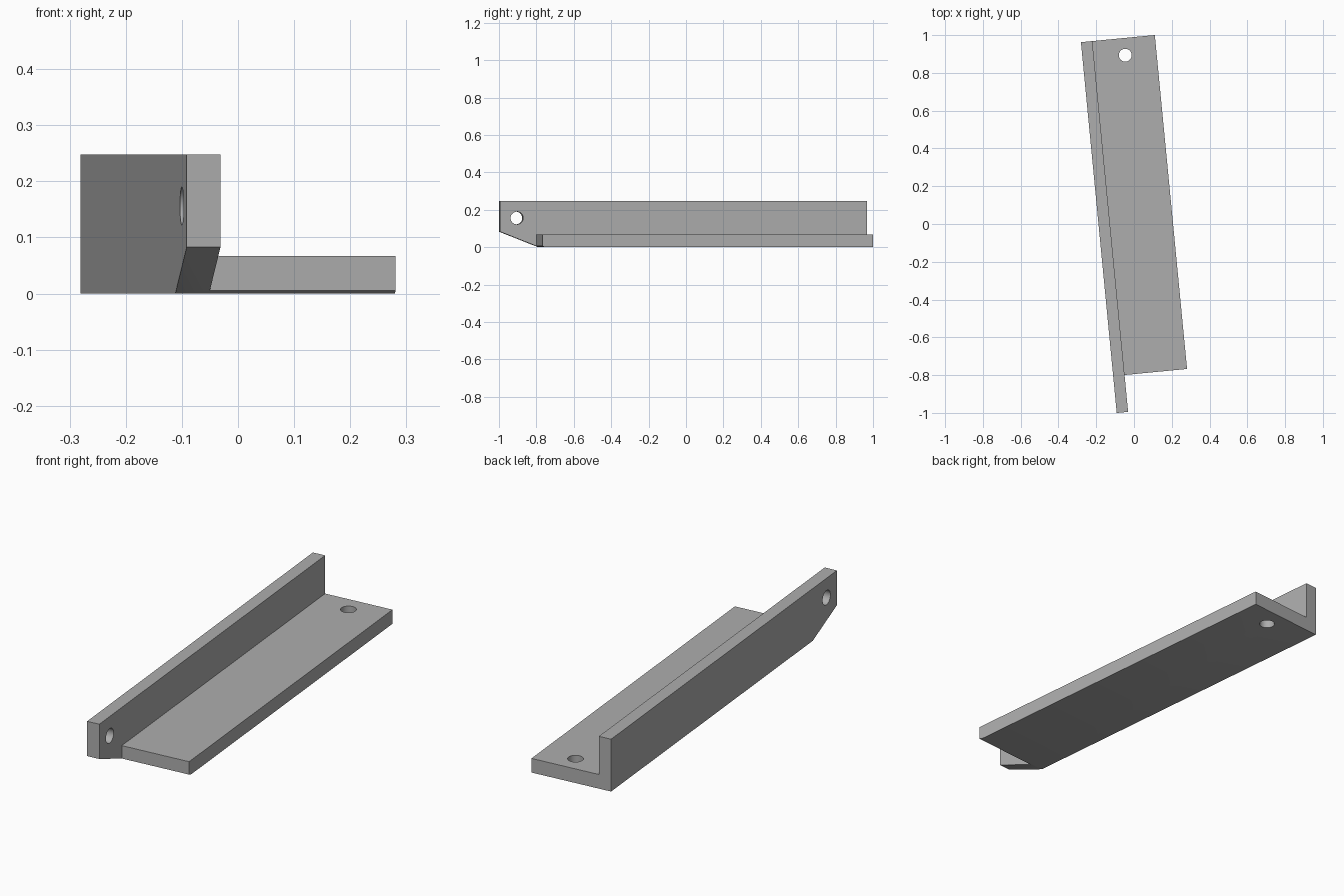
import bpy, bmesh, math
from mathutils import Matrix, Vector

if "Cube" in bpy.data.objects:
    bpy.data.objects.remove(bpy.data.objects["Cube"], do_unlink=True)

# Local frame: x across the flange, y from front end to back end, z up
LENGTH, WIDTH, HEIGHT = 1.972, 0.393, 0.248
WALL, FLANGE = 0.0605, 0.067
SETBACK = 0.196                 # flange stops short of the front end
BEVEL_Y, BEVEL_Z = 0.211, 0.083
HOLE_R, HOLE_Y = 0.034, 0.091
TURN = math.radians(5.515)

grey = bpy.data.materials.new("light grey metal")
grey.use_nodes = True
colour = (0.42, 0.42, 0.42, 1)
grey.diffuse_color = colour
grey.node_tree.nodes["Principled BSDF"].inputs["Base Color"].default_value = colour


def prism(name, points, sweep):
    """Extrude a closed outline along a sweep vector."""
    bm = bmesh.new()
    face = bm.faces.new([bm.verts.new(p) for p in points])
    grown = bmesh.ops.extrude_face_region(bm, geom=[face])
    verts = [g for g in grown["geom"] if isinstance(g, bmesh.types.BMVert)]
    bmesh.ops.translate(bm, verts=verts, vec=sweep)
    bmesh.ops.recalc_face_normals(bm, faces=bm.faces)
    mesh = bpy.data.meshes.new(name)
    bm.to_mesh(mesh)
    bm.free()
    mesh.materials.append(grey)
    obj = bpy.data.objects.new(name, mesh)
    bpy.context.collection.objects.link(obj)
    return obj


def circle(centre, a, b, sides=48):
    """Points of a hole outline in the plane of directions a and b."""
    steps = [2 * math.pi * i / sides for i in range(sides)]
    return [Vector(centre) + HOLE_R * (Vector(a) * math.cos(t) + Vector(b) * math.sin(t))
            for t in steps]


# Angle bracket with an L-shaped section
section = [(0, 0), (WIDTH, 0), (WIDTH, FLANGE), (WALL, FLANGE), (WALL, HEIGHT), (0, HEIGHT)]
bracket = prism("angle_bracket", [(x, 0, z) for x, z in section], (0, LENGTH, 0))

# Cutters: flange setback, sloped underside, wall hole, flange hole
slope = BEVEL_Z / BEVEL_Y
ramp = [(-0.1, BEVEL_Z + 0.1 * slope), (BEVEL_Y + 0.1, -0.1 * slope), (-0.1, -0.1 * slope)]
cutters = [
    prism("flange_end_cutter",
          [(WALL, -0.1, -0.1), (WALL, SETBACK, -0.1), (WALL, SETBACK, 0.4), (WALL, -0.1, 0.4)],
          (0.5, 0, 0)),
    prism("slope_cutter", [(-0.1, y, z) for y, z in ramp], (0.7, 0, 0)),
    prism("wall_hole_cutter",
          circle((-0.1, HOLE_Y, 0.156), (0, 1, 0), (0, 0, 1)), (0.3, 0, 0)),
    prism("flange_hole_cutter",
          circle(((WALL + WIDTH) / 2, LENGTH - HOLE_Y, -0.1), (1, 0, 0), (0, 1, 0)), (0, 0, 0.3)),
]

bpy.ops.object.select_all(action="DESELECT")
bracket.select_set(True)
bpy.context.view_layer.objects.active = bracket
for cutter in cutters:
    cutter.hide_render = True
    cut = bracket.modifiers.new(cutter.name, "BOOLEAN")
    cut.operation, cut.solver, cut.object = "DIFFERENCE", "EXACT", cutter
    bpy.ops.object.modifier_apply(modifier=cut.name)
    bpy.data.objects.remove(cutter, do_unlink=True)

# Turn the bracket slightly and centre it
bracket.data.transform(Matrix.Rotation(TURN, 4, "Z"))
xs, ys, zs = zip(*[v.co for v in bracket.data.vertices])
bracket.data.transform(Matrix.Translation(
    (-(min(xs) + max(xs)) / 2, -(min(ys) + max(ys)) / 2, -min(zs))))
bpy.ops.object.shade_smooth_by_angle(angle=math.radians(30))
